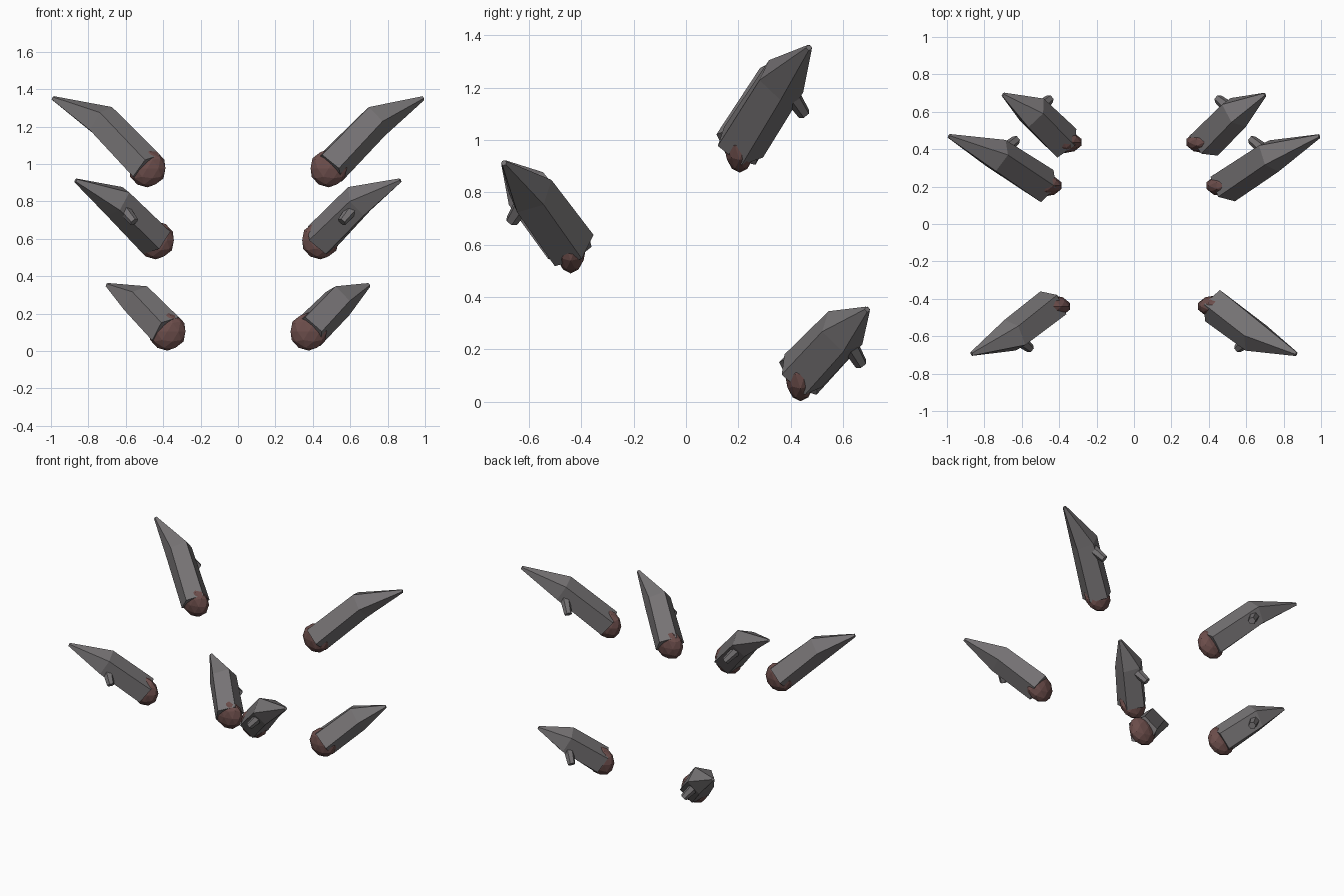
import bpy, bmesh
from mathutils import Vector

if "Cube" in bpy.data.objects:
    bpy.data.objects.remove(bpy.data.objects["Cube"])

def material(name, color):
    m = bpy.data.materials.new(name)
    m.diffuse_color = (*color, 1)
    m.use_nodes = True
    m.node_tree.nodes["Principled BSDF"].inputs["Base Color"].default_value = m.diffuse_color
    return m

HORN = material("dark_grey", (0.18, 0.17, 0.175))
BALL = material("brown", (0.15, 0.075, 0.07))

def finish(bm, name, mat):
    bmesh.ops.recalc_face_normals(bm, faces=bm.faces)
    me = bpy.data.meshes.new(name)
    bm.to_mesh(me)
    bm.free()
    me.materials.append(mat)
    ob = bpy.data.objects.new(name, me)
    bpy.context.collection.objects.link(ob)
    return ob

def loft(name, path, radii, sides, mat):
    """Capped tube through the path points, one polygon ring per point."""
    from math import cos, sin, tau
    pts = [Vector(p) for p in path]
    seg = [(b - a).normalized() for a, b in zip(pts, pts[1:])]
    bm = bmesh.new()
    rings = []
    for i, (p, r) in enumerate(zip(pts, radii)):
        d = (seg[max(i - 1, 0)] + seg[min(i, len(seg) - 1)]).normalized()
        u = d.cross(Vector((0, 0, 1))).normalized()
        v = u.cross(d)
        rings.append([bm.verts.new(p + r * (cos(k * tau / sides) * u + sin(k * tau / sides) * v))
                      for k in range(sides)])
    for a, b in zip(rings, rings[1:]):
        for k in range(sides):
            n = (k + 1) % sides
            bm.faces.new((a[k], a[n], b[n], b[k]))
    bm.faces.new(rings[0])
    bm.faces.new(rings[-1])
    return finish(bm, name, mat)

# Each limb: root, bend, tip, peg end (right side)
LIMBS = {
    "upper": ((0.485, 0.205, 0.977), (0.73, 0.365, 1.228), (0.99, 0.47, 1.352), (0.63, 0.45, 1.10)),
    "middle": ((0.44, -0.44, 0.592), (0.645, -0.595, 0.80), (0.868, -0.695, 0.912), (0.555, -0.665, 0.69)),
    "lower": ((0.378, 0.437, 0.104), (0.54, 0.595, 0.268), (0.70, 0.692, 0.353), (0.45, 0.668, 0.145)),
}

for level, points in LIMBS.items():
    for side, s in (("right", 1), ("left", -1)):
        root, bend, tip, peg = [(s * x, y, z) for x, y, z in points]
        # Bent five-sided spike
        loft(f"{level}_{side}_spike", (root, bend, tip), (0.1, 0.095, 0.012), 5, HORN)
        # Short peg under the bend
        loft(f"{level}_{side}_peg", (bend, peg), (0.04, 0.025), 6, HORN)
        # Flattened ball joint at the root
        bm = bmesh.new()
        bmesh.ops.create_icosphere(bm, subdivisions=2, radius=0.102)
        bmesh.ops.scale(bm, vec=(1, 0.58, 1), verts=bm.verts)
        ob = finish(bm, f"{level}_{side}_ball_joint", BALL)
        ob.location = root
